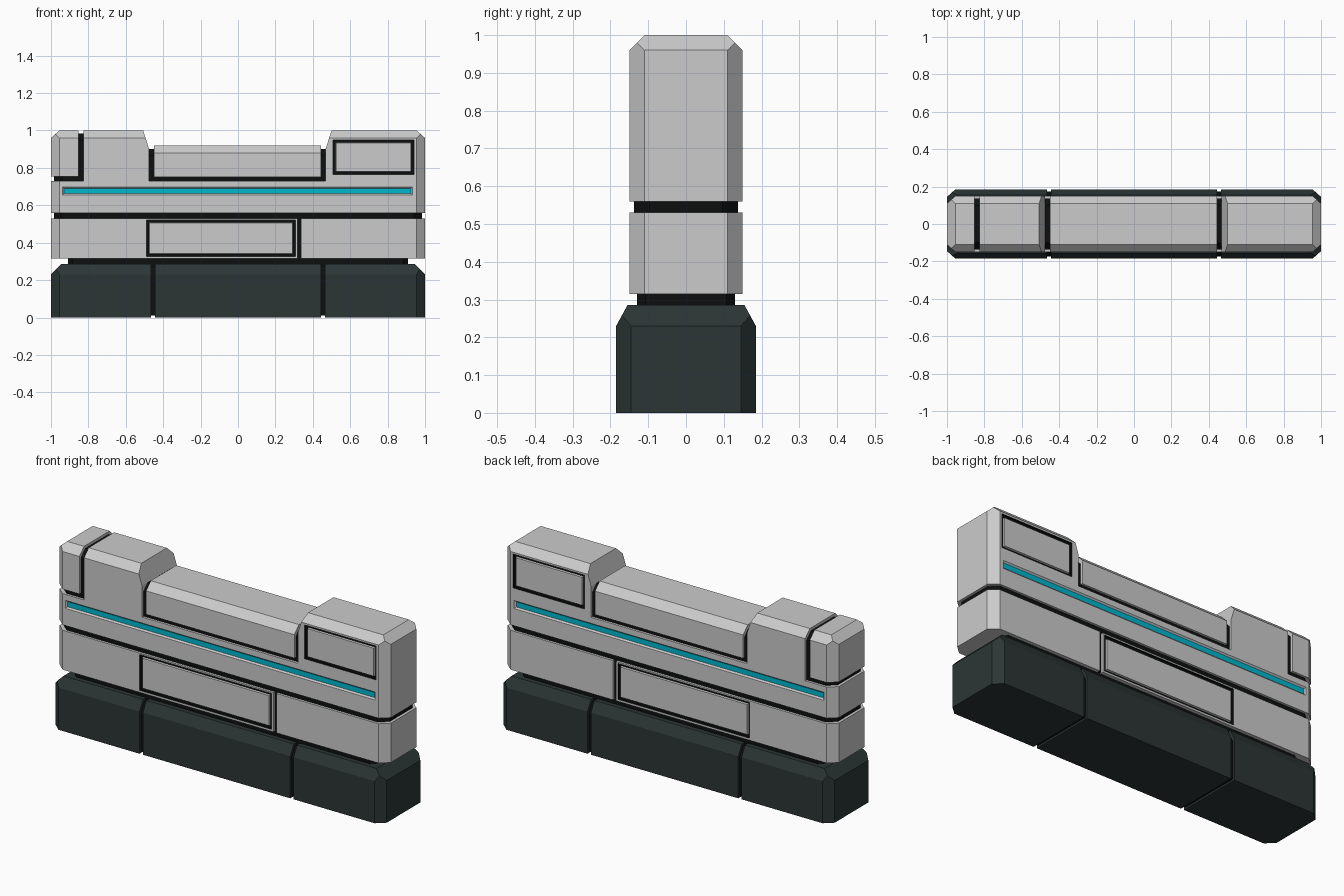
import bpy, bmesh
from mathutils import Vector

if "Cube" in bpy.data.objects:
    bpy.data.objects.remove(bpy.data.objects["Cube"], do_unlink=True)


def material(name, rgb, rough=0.6):
    m = bpy.data.materials.new(name)
    m.use_nodes = True
    m.diffuse_color = (*rgb, 1)
    bsdf = m.node_tree.nodes["Principled BSDF"]
    bsdf.inputs["Base Color"].default_value = (*rgb, 1)
    bsdf.inputs["Roughness"].default_value = rough
    return m


GREY = material("light_grey", (0.6, 0.6, 0.6))
DARK = material("dark_slate", (0.025, 0.036, 0.036))
BLACK = material("black", (0.004, 0.005, 0.005))
CYAN = material("cyan", (0.0, 0.48, 0.62))


def finish(name, bm, mat):
    bmesh.ops.recalc_face_normals(bm, faces=bm.faces)
    mesh = bpy.data.meshes.new(name)
    bm.to_mesh(mesh)
    bm.free()
    mesh.materials.append(mat)
    ob = bpy.data.objects.new(name, mesh)
    bpy.context.scene.collection.objects.link(ob)
    return ob


def slice_off(bm, point, normal):
    bmesh.ops.bisect_plane(bm, geom=bm.verts[:] + bm.edges[:] + bm.faces[:], dist=1e-5,
                           plane_co=point, plane_no=Vector(normal).normalized(),
                           clear_outer=True)
    bmesh.ops.holes_fill(bm, edges=bm.edges[:], sides=0)


def block(name, outline, half_y, mat, half_x=1.0, top=None):
    """Extrude an x-z outline through y, then chamfer upright corners and top edges.
    top = (start height, end height, inset) of the long top chamfer."""
    bm = bmesh.new()
    face = bm.faces.new([bm.verts.new((x, -half_y, z)) for x, z in outline])
    ext = bmesh.ops.extrude_face_region(bm, geom=[face])["geom"]
    bmesh.ops.translate(bm, vec=(0, 2 * half_y, 0),
                        verts=[v for v in ext if isinstance(v, bmesh.types.BMVert)])
    for sy in (-1, 1):
        for sx in (-1, 1):
            slice_off(bm, (sx * half_x, sy * (half_y - 0.04), 0), (sx * 0.04, sy * 0.045, 0))
        if top:
            z0, z1, inset = top
            slice_off(bm, (0, sy * half_y, z0), (0, sy * (z1 - z0), inset))
    return finish(name, bm, mat)


def rect(x0, x1, z0, z1):
    return [(x0, z0), (x1, z0), (x1, z1), (x0, z1)]


def plate(name, area, y_in, y_out, side, mat, flare=0.0):
    """Rectangular slab on one long face; the outer rim may flare."""
    x0, x1, z0, z1 = area
    bm = bmesh.new()
    loops = []
    for y, f in ((y_in, 0), (y_out, flare)):
        loops.append([bm.verts.new((x, side * y, z))
                      for x, z in rect(x0 - f, x1 + f, z0 - f, z1 + f)])
    for loop in loops:
        bm.faces.new(loop)
    for i in range(4):
        j = (i + 1) % 4
        bm.faces.new((loops[0][i], loops[0][j], loops[1][j], loops[1][i]))
    return finish(name, bm, mat)


def carve(target, cutter):
    mod = target.modifiers.new("recess", "BOOLEAN")
    mod.operation = "DIFFERENCE"
    mod.solver = "EXACT"
    mod.material_mode = "TRANSFER"
    mod.object = cutter
    bpy.context.view_layer.objects.active = target
    bpy.ops.object.modifier_apply(modifier=mod.name)
    bpy.data.objects.remove(cutter, do_unlink=True)


def framed_panel(name, target, area):
    x0, x1, z0, z1 = area
    g = 0.014
    for side, label in ((-1, "front"), (1, "back")):
        carve(target, plate("cutter", area, 0.138, 0.162, side, BLACK))
        plate(f"{name}_{label}", (x0 + g, x1 - g, z0 + g, z1 - g),
              0.137, 0.149, side, GREY, -0.002)


# Base: three dark segments around a black core
seam = 0.01
base_top = (0.23, 0.285, 0.03)
block("base_left_end", [(0.455 + seam, 0), (1, 0), (1, 0.23), (0.945, 0.285),
                        (0.455 + seam, 0.285)], 0.185, DARK, top=base_top)
block("base_right_end", [(-1, 0), (-0.455 - seam, 0), (-0.455 - seam, 0.285),
                         (-0.945, 0.285), (-1, 0.23)], 0.185, DARK, top=base_top)
block("base_middle", rect(-0.455 + seam, 0.455 - seam, 0, 0.285), 0.185, DARK, top=base_top)
block("base_core", rect(-0.9, 0.9, 0.01, 0.275), 0.173, BLACK, top=(0.22, 0.275, 0.03))

# Lower neck and black core of the middle band
block("lower_neck", rect(-0.91, 0.91, 0.27, 0.33), 0.13, BLACK, half_x=0.93)
block("band_core", rect(-0.94, 0.94, 0.32, 0.525), 0.135, BLACK, half_x=0.97)
block("upper_neck", rect(-0.985, 0.985, 0.52, 0.57), 0.137, BLACK, half_x=0.985)

# Middle band in two lengths with a framed panel
band = block("middle_band_long", rect(-1, 0.318, 0.315, 0.53), 0.15, GREY)
block("middle_band_short", rect(0.337, 1, 0.315, 0.53), 0.15, GREY)
framed_panel("band_panel", band, (-0.49, 0.307, 0.326, 0.522))

# Upper body with two towers and a saddle between them
wall_top = (0.96, 1.0, 0.04)
body = block("upper_body", [
    (-1, 0.56), (1, 0.56), (1, 0.96), (0.955, 1), (0.5, 1), (0.468, 0.9), (0.468, 0.73),
    (-0.475, 0.73), (-0.475, 0.9), (-0.507, 1), (-0.825, 1), (-0.825, 0.73), (-1, 0.73),
], 0.15, GREY, top=wall_top)
framed_panel("tower_panel", body, (0.508, 0.94, 0.765, 0.95))

# Light strip set in a bevelled recess on both long faces
strip = (-0.93, 0.925, 0.662, 0.69)
for side, label in ((-1, "front"), (1, "back")):
    carve(body, plate("cutter", strip, 0.142, 0.158, side, GREY, 0.016))
    plate(f"light_strip_{label}", strip, 0.138, 0.1425, side, CYAN)

# Corner block and saddle block, each over a black core
block("corner_block", [(-1, 0.755), (-0.853, 0.755), (-0.853, 1), (-0.955, 1), (-1, 0.96)],
      0.15, GREY, top=wall_top)
block("corner_core", [(-0.985, 0.72), (-0.81, 0.72), (-0.81, 0.985), (-0.95, 0.985),
                      (-0.985, 0.95)], 0.137, BLACK, half_x=0.985, top=(0.948, 0.985, 0.037))
block("saddle_block", rect(-0.45, 0.445, 0.752, 0.92), 0.15, GREY, top=(0.88, 0.92, 0.04))
block("saddle_core", rect(-0.478, 0.472, 0.72, 0.9), 0.137, BLACK, top=(0.865, 0.9, 0.035))
